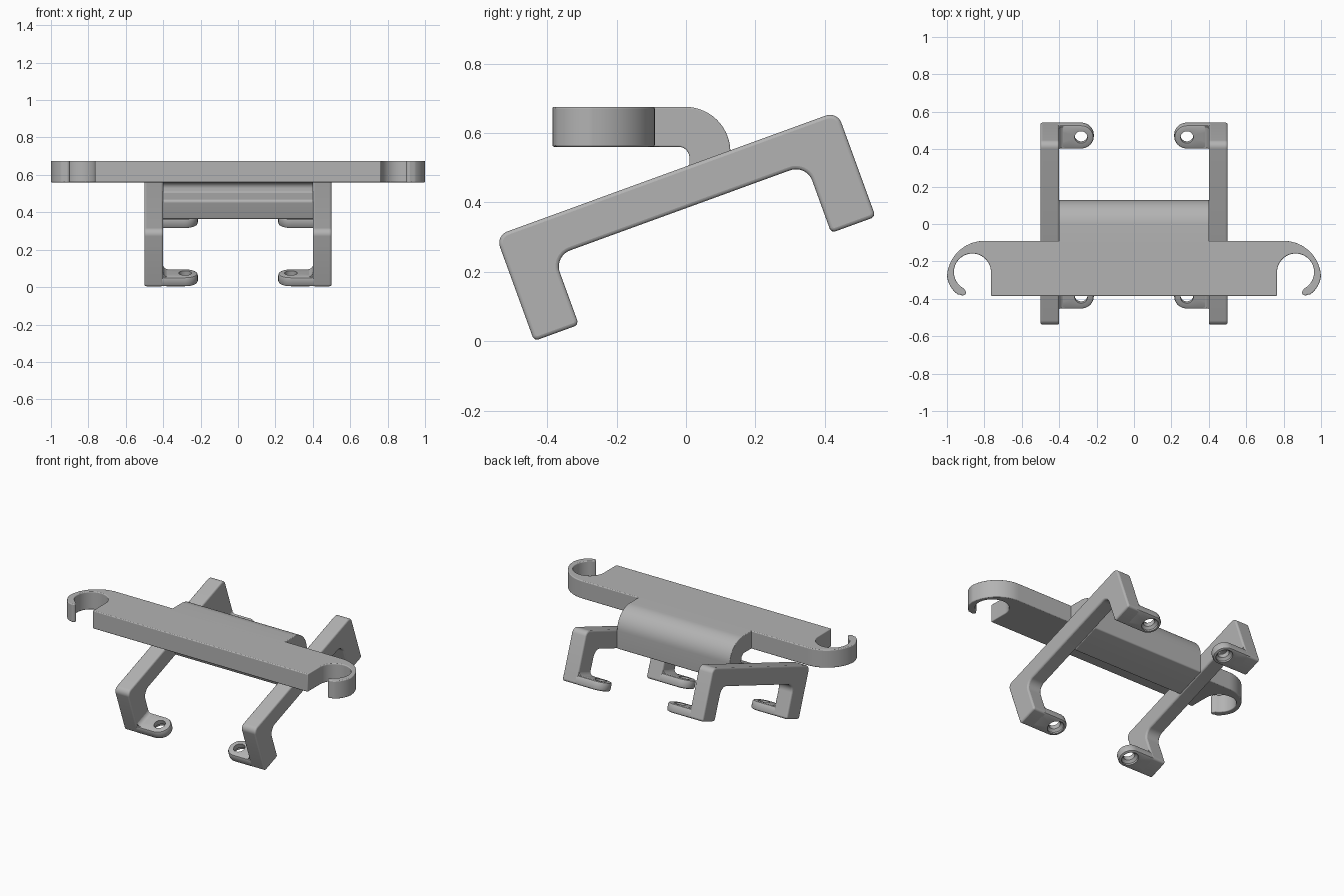
import bpy, bmesh
from math import sin, cos, pi, radians
from mathutils import Vector

cube = bpy.data.objects.get("Cube")
if cube:
    bpy.data.objects.remove(cube, do_unlink=True)

GREY = (0.45, 0.45, 0.45, 1)
mat = bpy.data.materials.new("plain grey")
mat.use_nodes = True
mat.diffuse_color = GREY
mat.node_tree.nodes["Principled BSDF"].inputs["Base Color"].default_value = GREY

TILT = radians(20)


def finish(name, bm, bevel=0.0, tilt=0.0):
    bmesh.ops.recalc_face_normals(bm, faces=bm.faces)
    me = bpy.data.meshes.new(name)
    bm.to_mesh(me)
    bm.free()
    me.materials.append(mat)
    ob = bpy.data.objects.new(name, me)
    bpy.context.collection.objects.link(ob)
    ob.rotation_euler.x = tilt
    if bevel:
        mod = ob.modifiers.new("soft edges", 'BEVEL')
        mod.width, mod.segments = bevel, 3
        mod.limit_method = 'ANGLE'
        mod.angle_limit = radians(40)
    bpy.ops.object.select_all(action='DESELECT')
    ob.select_set(True)
    bpy.context.view_layer.objects.active = ob
    bpy.ops.object.shade_smooth_by_angle(angle=radians(35))
    return ob


def rounded(corners, steps=10):
    """Round each (a, b, radius) corner of a polygon with a tangent arc."""
    out = []
    for i, (a, b, r) in enumerate(corners):
        p = Vector((a, b))
        if r == 0:
            out.append(p)
            continue
        d0 = (Vector(corners[i - 1][:2]) - p).normalized()
        d1 = (Vector(corners[(i + 1) % len(corners)][:2]) - p).normalized()
        half = d0.angle(d1) / 2
        centre = p + (d0 + d1).normalized() * (r / sin(half))
        start = p + d0 * (r / (sin(half) / cos(half))) - centre
        end = p + d1 * (r / (sin(half) / cos(half))) - centre
        sweep = start.angle(end)
        for k in range(steps + 1):
            t = k / steps
            out.append(centre + (start * sin((1 - t) * sweep) + end * sin(t * sweep)) / sin(sweep))
    return out


def prism(outline, lo, hi, axis):
    """Extrude a 2D outline along x (outline is y, z) or z (outline is x, y)."""
    bm = bmesh.new()
    place = (lambda p, h: (h, p[0], p[1])) if axis == 'x' else (lambda p, h: (p[0], p[1], h))
    rings = [[bm.verts.new(place(p, h)) for p in outline] for h in (lo, hi)]
    for ring in rings:
        bm.faces.new(ring)
    n = len(outline)
    for i in range(n):
        j = (i + 1) % n
        bm.faces.new((rings[0][i], rings[0][j], rings[1][j], rings[1][i]))
    return bm


# Top plate ending in an open hook at each side
def arc(cx, cy, r, a0, a1, n=24):
    return [(cx + r * cos(radians(a0 + (a1 - a0) * k / n)),
             cy + r * sin(radians(a0 + (a1 - a0) * k / n))) for k in range(n + 1)]


half = [(0.765, -0.385)]
half += arc(0.864, -0.257, 0.099, 180, -62, 32)      # inside of hook
half += arc(0.916, -0.363, 0.019, 180, 310, 8)       # rounded tip
half += arc(0.864, -0.265, 0.136, -55, -4, 10)       # lower outside
half += arc(0.8, -0.29, 0.2, 6, 90, 18)              # upper outside
plate = half + [(-x, y) for x, y in reversed(half)]
finish("hook_plate", prism(plate, 0.56, 0.675, 'z'), 0.005)

# Curved web joining the plate to the crossbar between the arms
web = rounded([(-0.15, 0.675, 0), (0.128, 0.675, 0.13), (0.128, 0.43, 0.01),
               (-0.062, 0.362, 0.01), (-0.102, 0.464, 0.015), (0.01, 0.506, 0.01),
               (0.01, 0.56, 0.032), (-0.15, 0.56, 0)], 14)
finish("curved_web", prism(web, -0.402, 0.402, 'x'), 0.004)

# Side arms: tilted beams with a leg at each end
BASE, UNDER, TOP = 0.15, 0.36, 0.473
arm = rounded([(-0.411, BASE, 0.015), (-0.274, BASE, 0.015), (-0.274, UNDER, 0.05),
               (0.5, UNDER, 0.05), (0.5, BASE, 0.015), (0.636, BASE, 0.015),
               (0.636, TOP, 0.035), (-0.411, TOP, 0.035)])


def foot(name, side, u):
    """Round-ended tab with a countersunk screw hole, lofted ring by ring."""
    R, LENGTH, N, soft = 0.068, 0.16, 48, 0.012

    def outer(r, a):
        c, s = cos(a), sin(a)
        k = 1 if c <= 0 else 1 / max(abs(s), c * R / LENGTH)
        return r * c * k, r * s * k

    def hole(r, a):
        return r * cos(a), r * sin(a)

    levels = [(outer, R - soft, 0), (outer, R - soft * 0.3, soft * 0.3), (outer, R, soft),
              (outer, R, 0.055 - soft), (outer, R - soft * 0.3, 0.055 - soft * 0.3),
              (outer, R - soft, 0.055), (hole, 0.034, 0.055), (hole, 0.034, 0.025),
              (hole, 0.05, 0.012), (hole, 0.05, 0)]
    bm = bmesh.new()
    rings = []
    for shape, r, h in levels:
        ring = []
        for i in range(N):
            x, y = shape(r, 2 * pi * i / N)
            ring.append(bm.verts.new((side * (0.283 + x), u + y, BASE + h)))
        rings.append(ring)
    for k, ring in enumerate(rings):
        nxt = rings[(k + 1) % len(rings)]
        for i in range(N):
            j = (i + 1) % N
            bm.faces.new((ring[i], ring[j], nxt[j], nxt[i]))
    finish(name, bm, tilt=TILT)


def fillet(name, side, u):
    """Concave corner piece between the foot and its leg."""
    r, z, w = 0.03, BASE + 0.054, 0.06
    prof = [(0.402, z)] + arc(0.402 - r, z + r, r, -90, 0, 8)
    bm = bmesh.new()
    ends = [[bm.verts.new((side * x, u + d, h)) for x, h in prof] for d in (-w, w)]
    for end in ends:
        bm.faces.new(end)
    for i in range(len(prof)):
        j = (i + 1) % len(prof)
        bm.faces.new((ends[0][i], ends[0][j], ends[1][j], ends[1][i]))
    finish(name, bm, tilt=TILT)


for label, side in (("left", 1), ("right", -1)):
    finish(label + "_arm", prism(arm, side * 0.4, side * 0.5, 'x'), 0.01, TILT)
    for place, u in (("front", -0.3425), ("back", 0.568)):
        foot(f"{place}_{label}_foot", side, u)
        fillet(f"{place}_{label}_foot_fillet", side, u)
